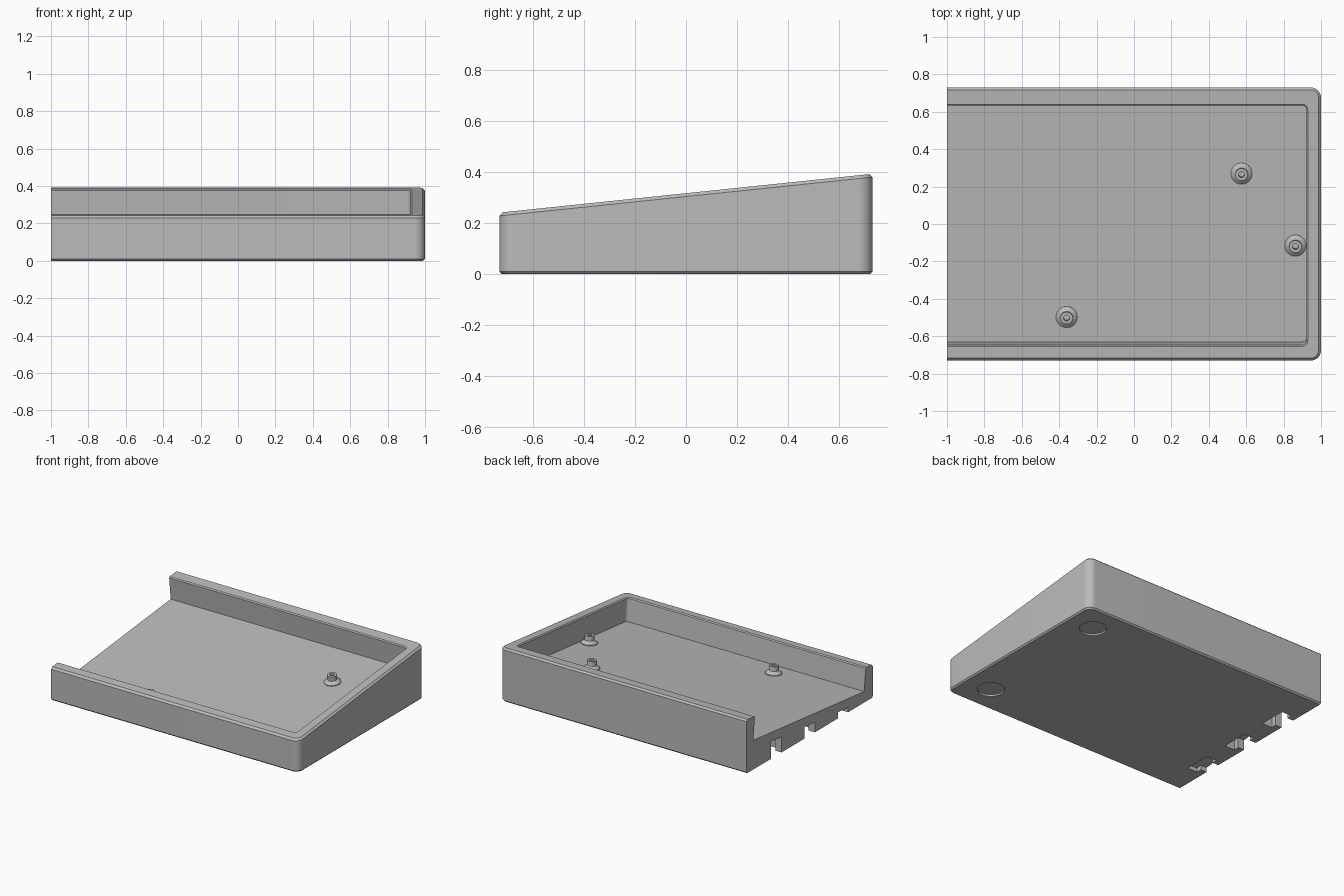
import bpy, bmesh, math
from mathutils import Matrix

cube = bpy.data.objects.get("Cube")
if cube:
    bpy.data.objects.remove(cube, do_unlink=True)

SLOPE, RIM, DEPTH = 0.104, 0.317, 0.17   # tilt of the tray, rim height at centre, tray depth
HY = 0.73                                # half depth of the case

grey = bpy.data.materials.new("case_grey")
grey.use_nodes = True
grey.diffuse_color = (0.5, 0.5, 0.5, 1)
grey.node_tree.nodes["Principled BSDF"].inputs["Base Color"].default_value = (0.5, 0.5, 0.5, 1)


def outline(x0, x1, hy, r, n=10):
    """Rectangle with square corners at x0 and rounded corners at x1."""
    pts = [(x0, -hy)]
    for sign, start in ((-1, -90), (1, 0)):
        for i in range(n + 1):
            a = math.radians(start + 90 * i / n)
            pts.append((x1 - r + r * math.cos(a), sign * (hy - r) + r * math.sin(a)))
    return pts + [(x0, hy)]


def loft(name, loops):
    """Closed solid through a stack of equal-length point loops."""
    bm = bmesh.new()
    rings = [[bm.verts.new(p) for p in loop] for loop in loops]
    for a, b in zip(rings, rings[1:]):
        for i in range(len(a)):
            j = (i + 1) % len(a)
            bm.faces.new((a[i], a[j], b[j], b[i]))
    bm.faces.new(rings[0][::-1])
    bm.faces.new(rings[-1])
    bmesh.ops.recalc_face_normals(bm, faces=bm.faces)
    return add(name, bm)


def add(name, bm):
    mesh = bpy.data.meshes.new(name)
    bm.to_mesh(mesh)
    bm.free()
    mesh.materials.append(grey)
    obj = bpy.data.objects.new(name, mesh)
    bpy.context.collection.objects.link(obj)
    return obj


def smooth(obj):
    bpy.ops.object.select_all(action='DESELECT')
    obj.select_set(True)
    bpy.context.view_layer.objects.active = obj
    bpy.ops.object.shade_smooth_by_angle(angle=math.radians(25))


def cut(obj, cutter):
    cutter.hide_render = True
    mod = obj.modifiers.new("cut", 'BOOLEAN')
    mod.operation, mod.solver, mod.object = 'DIFFERENCE', 'EXACT', cutter
    bpy.context.view_layer.objects.active = obj
    bpy.ops.object.modifier_apply(modifier=mod.name)
    bpy.data.objects.remove(cutter, do_unlink=True)


# Wedge-shaped case with chamfered top and bottom edges
def case_loop(inset, height):
    return [(x, y, height(y)) for x, y in outline(-1, 1 - inset, HY - inset, 0.055 - inset)]


case = loft("case", [
    case_loop(0.01, lambda y: 0),
    case_loop(0, lambda y: 0.01),
    case_loop(0, lambda y: RIM - 0.013 + SLOPE * y),
    case_loop(0.013, lambda y: RIM + SLOPE * y)])


# Tilted tray, open at one end, with a small chamfer at the rim
def tray_loop(grow, h):
    pts = outline(-1.1, 0.922 + grow, 0.64 + grow, 0.022 + grow, 6)
    return [(x, y - 0.0075 - SLOPE * h, RIM + SLOPE * y + h) for x, y in pts]


cut(case, loft("tray_cutter", [
    tray_loop(0, -DEPTH), tray_loop(0, -0.008), tray_loop(0.008, 0), tray_loop(0.008, 0.2)]))

# T-shaped connector slots under the open end, with sloped ceilings
for yc in (-0.385, 0, 0.385):
    half = [(-1.1, 0.06), (-0.95, 0.06), (-0.95, 0.1), (-0.87, 0.1)]
    shape = [(x, yc - w) for x, w in half] + [(x, yc + w) for x, w in reversed(half)]
    cut(case, loft("slot_cutter", [
        [(x, y, -0.1) for x, y in shape],
        [(x, y, 0.08 + SLOPE * y) for x, y in shape]]))

# Round recesses for the feet
for yc in (-0.525, 0.525):
    ring = [(0.795 + 0.09 * math.cos(t * math.pi / 24), yc + 0.09 * math.sin(t * math.pi / 24))
            for t in range(48)]
    cut(case, loft("foot_cutter", [[(x, y, z) for x, y in ring] for z in (-0.05, 0.012)]))
smooth(case)

# Hollow screw posts with flared bases, square to the tray floor
profile = [(0.057, -0.006), (0.057, 0.006), (0.033, 0.025), (0.033, 0.058),
           (0.016, 0.058), (0.016, 0.012)]
for i, (px, py) in enumerate([(0.575, 0.27), (0.863, -0.115), (-0.36, -0.497)]):
    post = loft("screw_post_%d" % (i + 1), [
        [(r * math.cos(t * math.pi / 16), r * math.sin(t * math.pi / 16), z) for t in range(32)]
        for r, z in profile])
    floor = RIM - DEPTH * (1 + SLOPE ** 2) + SLOPE * py
    post.matrix_world = Matrix.Translation((px, py, floor)) @ Matrix.Rotation(math.atan(SLOPE), 4, 'X')
    smooth(post)
